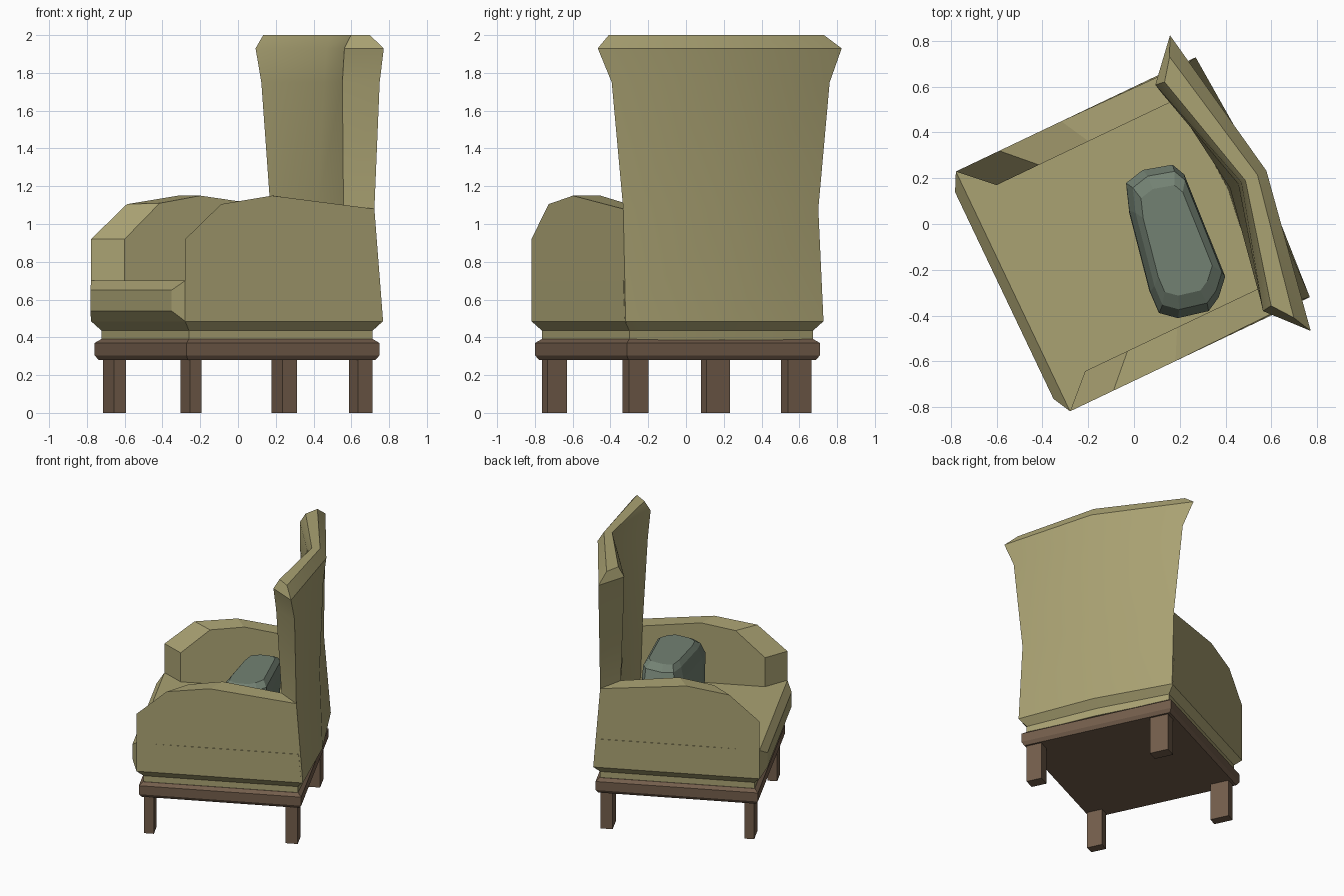
import bpy, bmesh, math
from mathutils import Matrix

if "Cube" in bpy.data.objects:
    bpy.data.objects.remove(bpy.data.objects["Cube"])

# The whole chair is turned about z; parts are built as (depth a, width b, height z)
PLACE = Matrix.Translation((-0.005, -0.045, 0)) @ Matrix.Rotation(math.radians(25.46), 4, 'Z')


def material(name, rgb):
    m = bpy.data.materials.new(name)
    m.diffuse_color = (*rgb, 1)
    m.use_nodes = True
    m.node_tree.nodes["Principled BSDF"].inputs["Base Color"].default_value = m.diffuse_color
    return m


FABRIC = material("olive_fabric", (0.40, 0.36, 0.17))
WOOD = material("brown_wood", (0.17, 0.11, 0.07))
PILLOW = material("green_fabric", (0.17, 0.22, 0.17))


def loft(name, rings, mat, smooth=None):
    """Join matching rings of points into one capped solid."""
    bm = bmesh.new()
    vs = [[bm.verts.new(PLACE @ Matrix.Translation(p).to_translation()) for p in r] for r in rings]
    n = len(vs[0])
    for lo, hi in zip(vs, vs[1:]):
        for i in range(n):
            j = (i + 1) % n
            bm.faces.new((lo[i], lo[j], hi[j], hi[i]))
    bm.faces.new(vs[0][::-1])
    bm.faces.new(vs[-1])
    bmesh.ops.recalc_face_normals(bm, faces=bm.faces)
    me = bpy.data.meshes.new(name)
    bm.to_mesh(me)
    bm.free()
    me.materials.append(mat)
    ob = bpy.data.objects.new(name, me)
    bpy.context.collection.objects.link(ob)
    if smooth:
        bpy.ops.object.select_all(action='DESELECT')
        ob.select_set(True)
        bpy.context.view_layer.objects.active = ob
        bpy.ops.object.shade_smooth_by_angle(angle=math.radians(smooth))
    return ob


def rect(a0, a1, b0, b1, z):
    return [(a0, b0, z), (a1, b0, z), (a1, b1, z), (a0, b1, z)]


# Wooden base frame
loft("base_frame", [rect(-h, h, -h, h, z) for h, z in
                    ((.55, .28), (.566, .305), (.566, .37), (.54, .39))], WOOD)

# Four legs
for fb, a, p in (("front", -.50, .068), ("back", .495, .084)):
    for side, b, q in (("right", -.483, .112), ("left", .461, .138)):
        loft(f"{fb}_{side}_leg", [rect(a - p/2, a + p/2, b - q/2, b + q/2, z) for z in (0, .29)], WOOD)

# Seat block
loft("seat", [rect(-f, r, -f, f, z) for f, r, z in
              ((.538, .538, .385), (.538, .538, .435), (.58, .57, .485), (.58, .55, .70))], FABRIC)

# Bulging seat front
loft("seat_front", [[(a, -b, lo), (a, b, lo), (a, b, hi), (a, -b, hi)]
                    for a, b, lo, hi in ((-.56, .58, .485, .70), (-.58, .58, .485, .70),
                                         (-.622, .5, .54, .65))], FABRIC)

# Arms, one profile outside and one inside
OUTER = ((-.58, .485), (-.58, .92), (-.37, 1.105), (-.07, 1.15), (.533, 1.08), (.58, .485))
INNER = ((-.445, .60), (-.445, .92), (-.24, 1.11), (.0, 1.15), (.45, 1.09), (.45, .60))
for side, s in (("right", -1), ("left", 1)):
    # outer wall leans in slightly towards the rear
    out = [(a, s * (.572 if (a, z) == (.533, 1.08) else .58), z) for a, z in OUTER]
    loft(f"{side}_arm", [out, [(a, s * .45, z) for a, z in INNER]], FABRIC)

# Winged back: z, rear tip a/b, rear middle a, front tip a/b, front middle a
BACK = ((.385, .538, .538, .555, .43, .45, .45),
        (.435, .538, .538, .565, .43, .45, .45),
        (.485, .58, .58, .62, .43, .45, .455),
        (1.08, .533, .572, .60, .41, .45, .47),
        (1.75, .532, .639, .625, .38, .499, .51),
        (1.93, .52, .715, .646, .369, .547, .525),
        (2.0, .478, .631, .603, .411, .541, .545))
loft("winged_back", [[(ra, -rb, z), (rm, 0, z), (ra, rb, z), (fa, fb, z), (fm, 0, z), (fa, -fb, z)]
                     for z, ra, rb, rm, fa, fb, fm in BACK], FABRIC, 35)

# Loose pillow: one plan outline (a, b) scaled per height
PLAN = ((.07, .215), (.16, .235), (.287, .20), (.315, .14), (.285, -.34), (.22, -.41),
        (.155, -.445), (.02, -.415), (-.044, -.36), (-.04, -.26), (.03, .10))
ca, cb = .14, -.10
loft("pillow", [[(ca + (a - ca) * k + sh, cb + (b - cb) * k, z + .05 * (a - ca)) for a, b in PLAN]
                for k, z, sh in ((.82, .69, -.02), (.95, .78, -.01), (1, .98, 0), (.9, 1.06, .01),
                                 (.72, 1.095, .01))], PILLOW)
